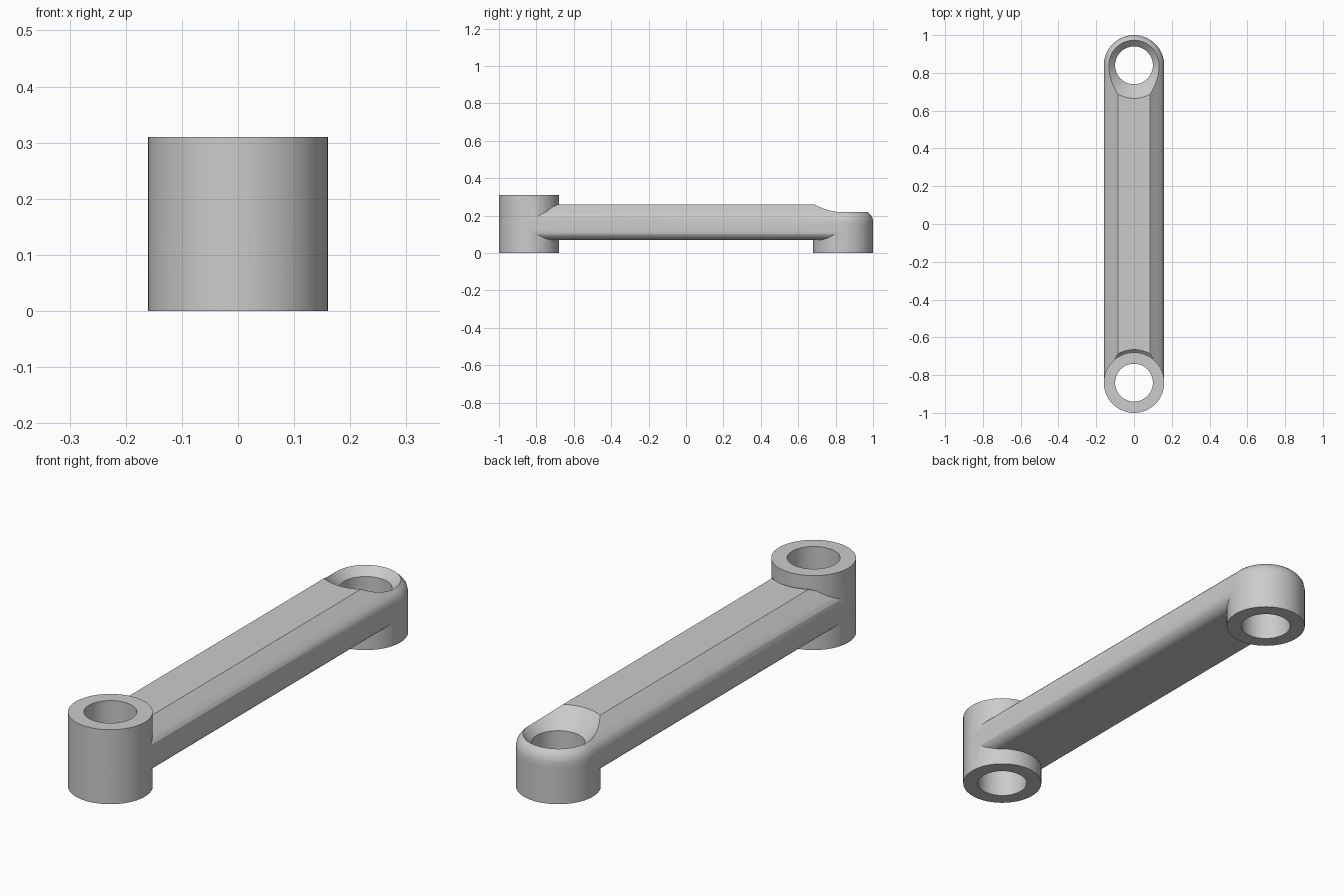
import bpy, bmesh
from math import cos, sin, pi

if "Cube" in bpy.data.objects:
    bpy.data.objects.remove(bpy.data.objects["Cube"], do_unlink=True)

END = 0.84      # distance of each bore axis from the centre
R = 0.16        # outer radius of the ends
BORE = 0.10
SEG = 64

grey = bpy.data.materials.new("satin grey")
grey.use_nodes = True
grey.diffuse_color = (0.6, 0.6, 0.6, 1)
grey.node_tree.nodes["Principled BSDF"].inputs["Base Color"].default_value = (0.6, 0.6, 0.6, 1)


def stacked(name, profile, y0, y1):
    """Solid from rounded outlines (radius, z) stretched between two centres."""
    bm = bmesh.new()
    rings = []
    for r, z in profile:
        ring = []
        for centre, start in ((y1, 0), (y0, pi)):
            steps = SEG // 2
            count = steps + 1 if y0 != y1 else steps
            for i in range(count):
                a = start + pi * i / steps
                ring.append(bm.verts.new((r * cos(a), centre + r * sin(a), z)))
        rings.append(ring)
    for low, high in zip(rings, rings[1:]):
        n = len(low)
        for i in range(n):
            j = (i + 1) % n
            bm.faces.new((low[i], low[j], high[j], high[i]))
    bm.faces.new(rings[0][::-1])
    bm.faces.new(rings[-1])
    bmesh.ops.recalc_face_normals(bm, faces=bm.faces)
    mesh = bpy.data.meshes.new(name)
    bm.to_mesh(mesh)
    bm.free()
    mesh.materials.append(grey)
    obj = bpy.data.objects.new(name, mesh)
    bpy.context.collection.objects.link(obj)
    return obj


def combine(target, tool, operation):
    """Apply a boolean and discard the tool."""
    bpy.context.view_layer.objects.active = target
    mod = target.modifiers.new(operation.lower(), "BOOLEAN")
    mod.operation = operation
    mod.solver = "EXACT"
    mod.object = tool
    bpy.ops.object.modifier_apply(modifier=mod.name)
    bpy.data.objects.remove(tool, do_unlink=True)


# Arm: rounded underside, upright sides, sloped shoulders, flat top
fillet = 0.055
section = [(R - fillet + fillet * sin(a), 0.07 + fillet * (1 - cos(a)))
           for a in (pi / 2 * i / 8 for i in range(9))]
section += [(R, 0.172), (0.155, 0.193), (0.145, 0.207), (0.13, 0.221), (0.085, 0.26)]
arm = stacked("link_arm", section, -END, END)

# Conical countersink at each end of the arm
for y in (-END, END):
    combine(arm, stacked("countersink", [(BORE, 0.185), (0.215, 0.30)], y, y), "DIFFERENCE")

# Tall front boss and short rear boss
for name, y, top in (("front_boss", -END, 0.31), ("rear_boss", END, 0.15)):
    combine(arm, stacked(name, [(R, 0), (R, top)], y, y), "UNION")

# Through bores
for y in (-END, END):
    combine(arm, stacked("bore", [(BORE, -0.1), (BORE, 0.4)], y, y), "DIFFERENCE")

# Smooth the curves, keep the creases
bpy.ops.object.select_all(action="DESELECT")
arm.select_set(True)
bpy.context.view_layer.objects.active = arm
bpy.ops.object.shade_smooth_by_angle(angle=pi / 6)
